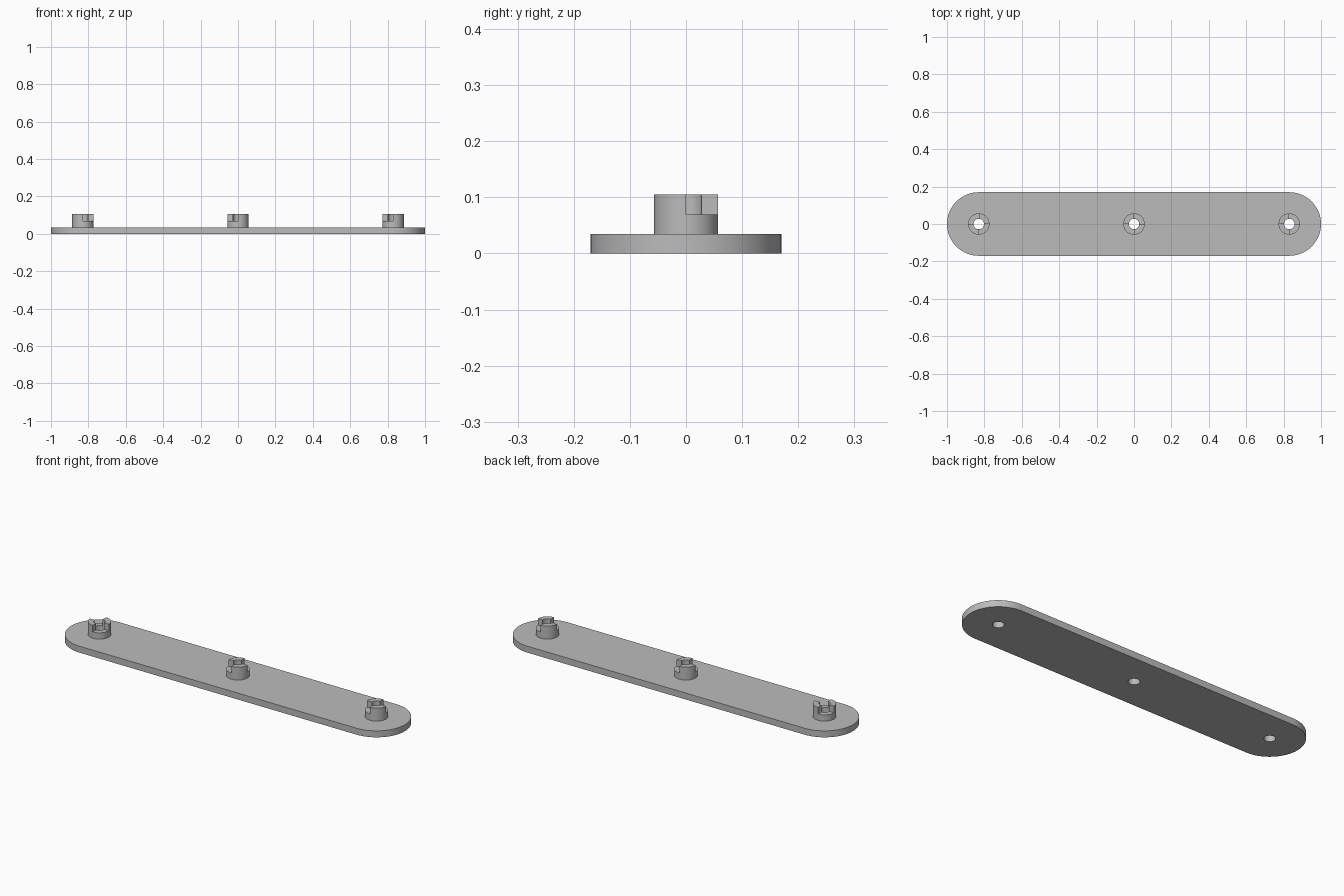
import bpy
import bmesh
from math import cos, sin, pi, radians

cube = bpy.data.objects.get("Cube")
if cube:
    bpy.data.objects.remove(cube, do_unlink=True)

END_R = 0.17
STUD_R = 0.057
HOLE_R = 0.028
PLATE_TOP = 0.035
NOTCH_Z = 0.069
STUD_TOP = 0.105
SEGS = 64
STUD_X = 1 - END_R

grey = bpy.data.materials.new("plain_grey")
grey.use_nodes = True
colour = (0.5, 0.5, 0.5, 1)
grey.diffuse_color = colour
grey.node_tree.nodes["Principled BSDF"].inputs["Base Color"].default_value = colour


def finish(bm, name):
    bmesh.ops.recalc_face_normals(bm, faces=bm.faces)
    mesh = bpy.data.meshes.new(name)
    bm.to_mesh(mesh)
    bm.free()
    obj = bpy.data.objects.new(name, mesh)
    bpy.context.collection.objects.link(obj)
    mesh.materials.append(grey)
    bpy.ops.object.select_all(action="DESELECT")
    obj.select_set(True)
    bpy.context.view_layer.objects.active = obj
    bpy.ops.object.shade_smooth_by_angle(angle=radians(30))
    return obj


def extrude_up(bm, faces, height):
    new = bmesh.ops.extrude_face_region(bm, geom=faces)["geom"]
    verts = [g for g in new if isinstance(g, bmesh.types.BMVert)]
    bmesh.ops.translate(bm, verts=verts, vec=(0, 0, height))
    return [g for g in new if isinstance(g, bmesh.types.BMFace)]


def arc(cx, radius, start, sweep, count):
    return [(cx + radius * cos(start + sweep * i / count),
             radius * sin(start + sweep * i / count), 0) for i in range(count + 1)]


def loop_edges(bm, points):
    verts = [bm.verts.new(p) for p in points]
    return [bm.edges.new((v, verts[i - 1])) for i, v in enumerate(verts)]


# Round-ended plate with three through holes
def make_plate():
    bm = bmesh.new()
    outline = (arc(STUD_X, END_R, -pi / 2, pi, SEGS // 2)
               + arc(-STUD_X, END_R, pi / 2, pi, SEGS // 2))
    edges = loop_edges(bm, outline)
    for x in (-STUD_X, 0, STUD_X):
        edges += loop_edges(bm, arc(x, HOLE_R, 0, 2 * pi, SEGS)[:-1])
    bmesh.ops.triangle_fill(bm, edges=edges, use_beauty=True)
    extrude_up(bm, bm.faces[:], PLATE_TOP)
    finish(bm, "plate")


# Hollow stud with two opposite raised quadrants
def make_stud(name, x, raised_sign):
    bm = bmesh.new()
    inner = [bm.verts.new(p) for p in arc(0, HOLE_R, 0, 2 * pi, SEGS)[:-1]]
    outer = [bm.verts.new(p) for p in arc(0, STUD_R, 0, 2 * pi, SEGS)[:-1]]
    for i in range(SEGS):
        bm.faces.new((inner[i - 1], outer[i - 1], outer[i], inner[i]))
    base = bm.faces[:]
    top = extrude_up(bm, base, NOTCH_Z - PLATE_TOP)
    raised = []
    for face in top:
        centre = face.calc_center_median()
        if centre.x * centre.y * raised_sign > 0:
            raised.append(face)
    extrude_up(bm, raised, STUD_TOP - NOTCH_Z)
    # Remove leftover faces inside the solid
    hidden = [f for f in bm.faces if f.is_valid and (
        all(v.co.z < 0.001 for v in f.verts) or f in raised)]
    bmesh.ops.delete(bm, geom=hidden, context="FACES")
    finish(bm, name).location = (x, 0, PLATE_TOP)


make_plate()
make_stud("right_stud", -STUD_X, 1)
make_stud("middle_stud", 0, -1)
make_stud("left_stud", STUD_X, -1)
